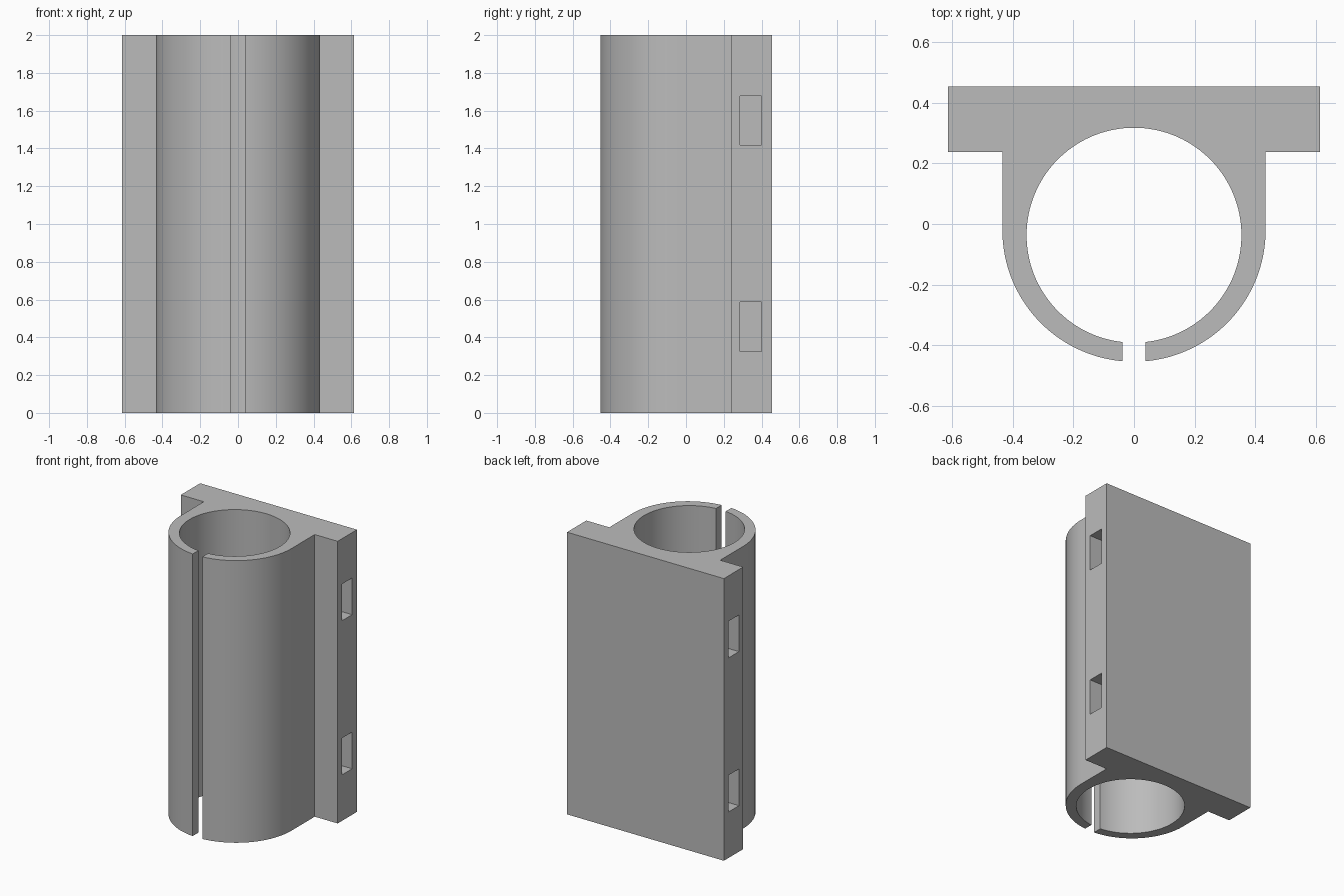
import bpy
import bmesh
import math

HEIGHT = 2.0
PLATE_X, PLATE_BACK, PLATE_FRONT = 0.615, 0.454, 0.238
BODY_R, BODY_Y = 0.435, -0.02
BORE_R, BORE_Y = 0.355, -0.037
GAP = 0.038
SLOT_LEVELS = (0.456, 1.548)
HOLE_X, HOLE_R = 0.36, 0.058

cube = bpy.data.objects.get("Cube")
if cube:
    bpy.data.objects.remove(cube, do_unlink=True)

grey = bpy.data.materials.new("plain_grey")
grey.use_nodes = True
colour = (0.5, 0.5, 0.5, 1)
grey.diffuse_color = colour
grey.node_tree.nodes["Principled BSDF"].inputs["Base Color"].default_value = colour


def make_object(name, bm):
    bmesh.ops.recalc_face_normals(bm, faces=bm.faces)
    mesh = bpy.data.meshes.new(name)
    bm.to_mesh(mesh)
    bm.free()
    obj = bpy.data.objects.new(name, mesh)
    mesh.materials.append(grey)
    bpy.context.collection.objects.link(obj)
    return obj


def arc(radius, centre_y, start, end, steps):
    angles = [start + (end - start) * i / steps for i in range(steps + 1)]
    return [(radius * math.cos(a), centre_y + radius * math.sin(a)) for a in angles]


# Right half of the outline, from the back of the plate round to the gap,
# then up the bore to the centre line
outer_end = -math.acos(GAP / BODY_R)
bore_start = -math.acos(GAP / BORE_R)
half = [(PLATE_X, PLATE_BACK), (PLATE_X, PLATE_FRONT), (BODY_R, PLATE_FRONT)]
half += arc(BODY_R, BODY_Y, 0, outer_end, 32)
half += arc(BORE_R, BORE_Y, bore_start, math.pi / 2, 64)
outline = half + [(-x, y) for x, y in reversed(half[:-1])]

# Split clamp and mounting plate as one extruded body
bm = bmesh.new()
face = bm.faces.new([bm.verts.new((x, y, 0)) for x, y in outline])
top = bmesh.ops.extrude_face_region(bm, geom=[face])["geom"]
bmesh.ops.translate(bm, vec=(0, 0, HEIGHT),
                    verts=[v for v in top if isinstance(v, bmesh.types.BMVert)])
holder = make_object("split_tube_holder", bm)


def box_cutter(x_low, x_high, y_low, y_high, z_low, z_high):
    bm = bmesh.new()
    bmesh.ops.create_cube(bm, size=1)
    bmesh.ops.scale(bm, vec=(x_high - x_low, y_high - y_low, z_high - z_low), verts=bm.verts)
    bmesh.ops.translate(bm, verts=bm.verts, vec=(
        (x_low + x_high) / 2, (y_low + y_high) / 2, (z_low + z_high) / 2))
    return make_object("nut_slot_cutter", bm)


def hole_cutter(x, y_low, y_high, z):
    bm = bmesh.new()
    bmesh.ops.create_cone(bm, cap_ends=True, segments=32, radius1=HOLE_R,
                          radius2=HOLE_R, depth=y_high - y_low)
    for v in bm.verts:
        v.co = (x + v.co.x, (y_low + y_high) / 2 + v.co.z, z + v.co.y)
    return make_object("screw_hole_cutter", bm)


def cut(cutter):
    mod = holder.modifiers.new("cut", "BOOLEAN")
    mod.operation = "DIFFERENCE"
    mod.solver = "EXACT"
    mod.object = cutter
    cutter.hide_render = True
    bpy.ops.object.modifier_apply(modifier=mod.name)
    bpy.data.objects.remove(cutter, do_unlink=True)


# Nut slots open at the plate sides, screw holes open at the back
bpy.ops.object.select_all(action="DESELECT")
holder.select_set(True)
bpy.context.view_layer.objects.active = holder
for z in SLOT_LEVELS:
    for side in (-1, 1):
        ends = sorted((side * 0.22, side * 0.7))
        cut(box_cutter(*ends, 0.285, 0.4, z - 0.13, z + 0.13))
        cut(hole_cutter(side * HOLE_X, 0.34, 0.6, z))

bpy.ops.object.shade_smooth_by_angle(angle=math.radians(30))
